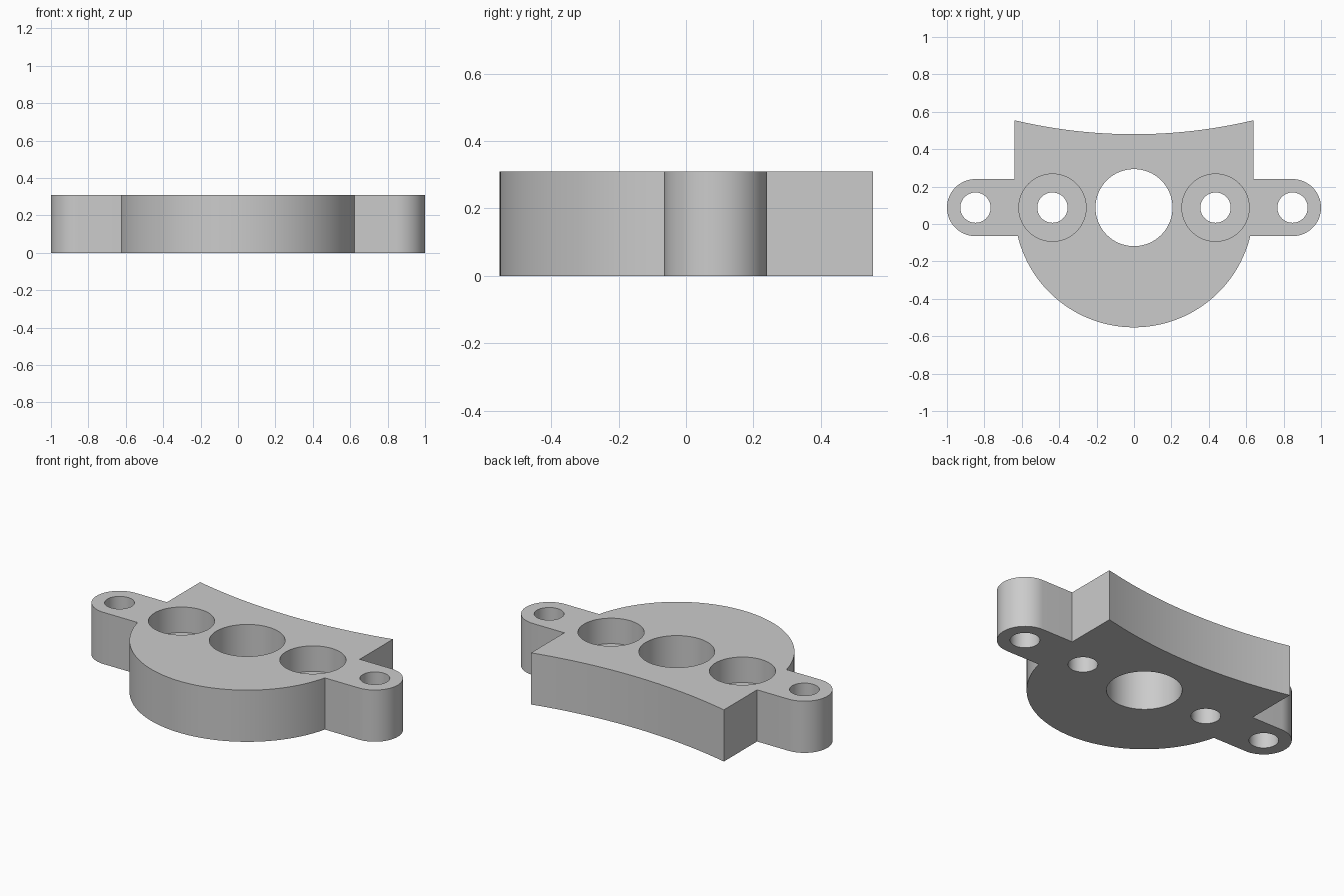
import bpy, bmesh
from math import sin, cos, asin, pi, sqrt

old = bpy.data.objects.get("Cube")
if old:
    bpy.data.objects.remove(old, do_unlink=True)

HEIGHT = 0.31
AXIS_Y = 0.0875      # line through all hole centres
BODY_R = 0.64
TAB_R = 0.1525
TAB_X = 1 - TAB_R
FLOOR_Z = 0.157      # counterbore floor

grey = bpy.data.materials.new("plain grey")
grey.use_nodes = True
COLOUR = (0.6, 0.6, 0.6, 1)
grey.diffuse_color = COLOUR
grey.node_tree.nodes["Principled BSDF"].inputs["Base Color"].default_value = COLOUR


def arc(cx, cy, r, start, end, steps):
    angles = [start + (end - start) * i / steps for i in range(steps + 1)]
    return [(cx + r * cos(a), cy + r * sin(a)) for a in angles]


def prism(name, outline, z0, z1):
    """Extrude a closed counter-clockwise outline from z0 to z1."""
    bm = bmesh.new()
    base = bm.faces.new([bm.verts.new((x, y, z0)) for x, y in outline])
    top = bmesh.ops.extrude_face_region(bm, geom=[base])["geom"]
    bmesh.ops.translate(bm, vec=(0, 0, z1 - z0),
                        verts=[g for g in top if isinstance(g, bmesh.types.BMVert)])
    bmesh.ops.recalc_face_normals(bm, faces=bm.faces)
    mesh = bpy.data.meshes.new(name)
    bm.to_mesh(mesh)
    bm.free()
    mesh.materials.append(grey)
    obj = bpy.data.objects.new(name, mesh)
    bpy.context.collection.objects.link(obj)
    return obj


# Right half of the outline: round body, tab end, square shoulder, hollow back edge
meet = asin(-TAB_R / BODY_R)
half = arc(0, AXIS_Y, BODY_R, -pi / 2, meet, 40)
half += arc(TAB_X, AXIS_Y, TAB_R, -pi / 2, pi / 2, 32)
half.append((BODY_R, AXIS_Y + TAB_R))
SAG, BACK_Y = 0.075, 0.48
back_r = (BODY_R ** 2 + SAG ** 2) / (2 * SAG)
spread = asin(BODY_R / back_r)
half += arc(0, BACK_Y + back_r, back_r, -pi / 2 + spread, -pi / 2, 16)
outline = half + [(-x, y) for x, y in reversed(half[1:-1])]
plate = prism("mounting_plate", outline, 0, HEIGHT)

# Holes: centre bore, then screw holes, counterbores and tab holes on both sides
holes = [("centre_bore", 0, 0.206, -0.1)]
for side, s in (("left", 1), ("right", -1)):
    holes += [(side + "_screw_hole", s * 0.436, 0.081, -0.1),
              (side + "_counterbore", s * 0.436, 0.18, FLOOR_Z),
              (side + "_tab_hole", s * TAB_X, 0.081, -0.1)]

cutters = []
for name, x, r, z0 in holes:
    cutter = prism(name + "_cutter", arc(x, AXIS_Y, r, 0, 2 * pi, 64)[:-1], z0, HEIGHT + 0.1)
    cutter.hide_render = True
    mod = plate.modifiers.new(name, "BOOLEAN")
    mod.operation = "DIFFERENCE"
    mod.solver = "EXACT"
    mod.object = cutter
    cutters.append(cutter)

# Apply the cuts, drop the cutters and shade the curved walls smooth
bpy.ops.object.select_all(action="DESELECT")
bpy.context.view_layer.objects.active = plate
plate.select_set(True)
for mod in list(plate.modifiers):
    bpy.ops.object.modifier_apply(modifier=mod.name)
for cutter in cutters:
    bpy.data.objects.remove(cutter, do_unlink=True)
bpy.ops.object.shade_smooth_by_angle(angle=pi / 6)
